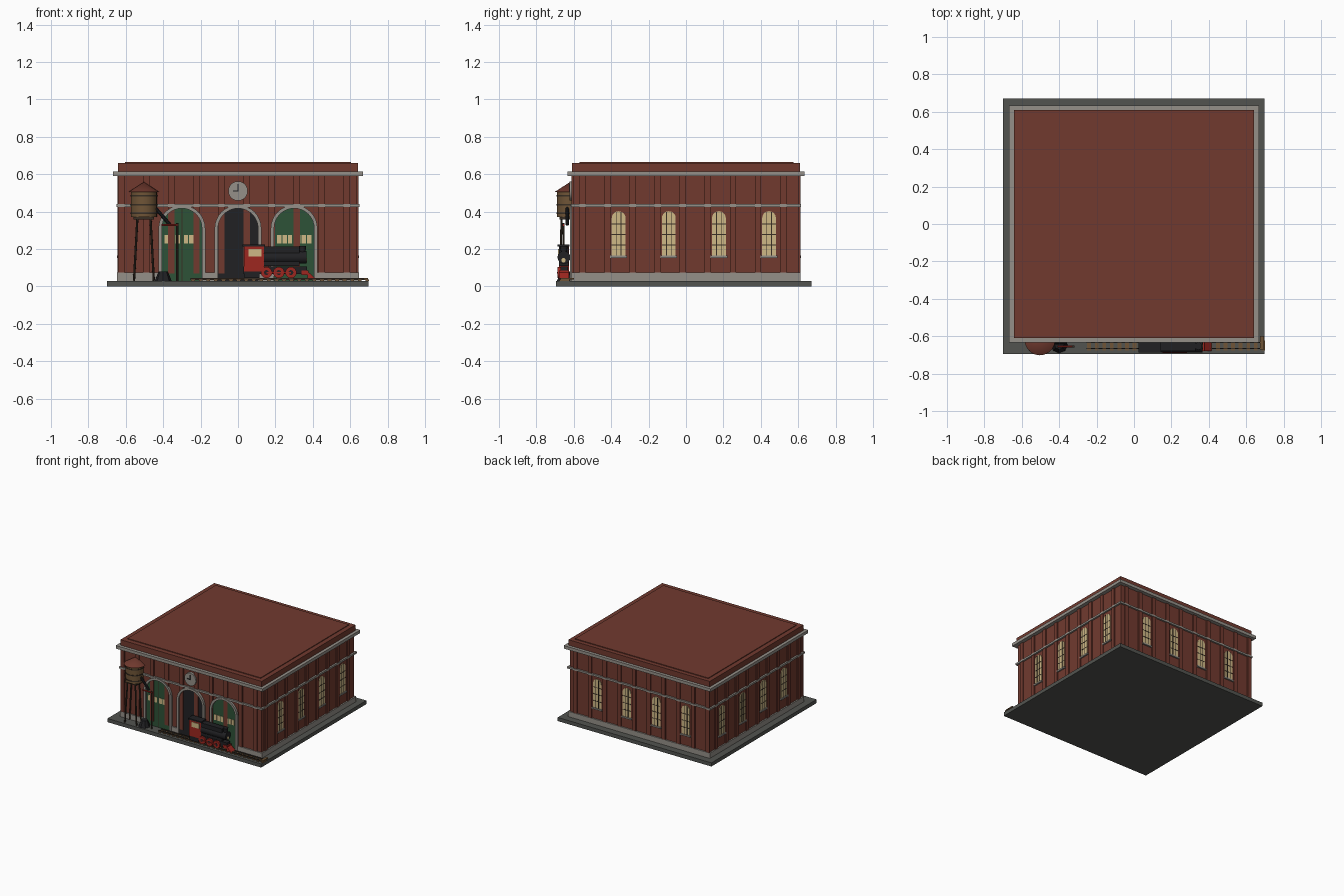
import bpy, bmesh
from math import pi, sin, cos, radians
from mathutils import Matrix, Vector

cube = bpy.data.objects.get("Cube")
if cube:
    bpy.data.objects.remove(cube)

COLOURS = {
    "brick": (0.165, 0.042, 0.028), "stone": (0.30, 0.28, 0.25),
    "paving": (0.085, 0.088, 0.08), "door green": (0.026, 0.085, 0.038),
    "glass cream": (0.62, 0.48, 0.24), "black iron": (0.015, 0.015, 0.017),
    "signal red": (0.34, 0.02, 0.014), "timber": (0.16, 0.09, 0.038),
    "dark timber": (0.04, 0.028, 0.018),
}
MATS = {}
for name, rgb in COLOURS.items():
    m = bpy.data.materials.new(name)
    m.use_nodes = True
    m.diffuse_color = (*rgb, 1)
    bsdf = m.node_tree.nodes["Principled BSDF"]
    bsdf.inputs["Base Color"].default_value = (*rgb, 1)
    bsdf.inputs["Roughness"].default_value = 0.8
    MATS[name] = m

parts = {}


def mesh_for(name, mat):
    return parts.setdefault((name, mat), bmesh.new()) if (name, mat) not in parts else parts[name, mat]


def box(name, mat, x, y, z, rot=Matrix()):
    """Box from three (low, high) ranges."""
    size = Matrix.Diagonal((x[1] - x[0], y[1] - y[0], z[1] - z[0], 1))
    mid = Matrix.Translation((sum(x) / 2, sum(y) / 2, sum(z) / 2))
    bmesh.ops.create_cube(mesh_for(name, mat), size=1, matrix=rot @ mid @ size)


def rod(name, mat, a, b, r1, r2=None, sides=16):
    """Cylinder or cone between two points."""
    a, b = Vector(a), Vector(b)
    turn = (b - a).to_track_quat("Z", "Y").to_matrix().to_4x4()
    bmesh.ops.create_cone(mesh_for(name, mat), cap_ends=True, segments=sides, radius1=r1,
                          radius2=r1 if r2 is None else r2, depth=(b - a).length,
                          matrix=Matrix.Translation((a + b) / 2) @ turn)


def prism(name, mat, outline, y0, y1, rot=Matrix()):
    """Upright outline in x and z, extruded along y."""
    bm = mesh_for(name, mat)
    face = bm.faces.new([bm.verts.new(rot @ Vector((u, y0, z))) for u, z in outline])
    extruded = bmesh.ops.extrude_face_region(bm, geom=[face])["geom"]
    moved = [v for v in extruded if isinstance(v, bmesh.types.BMVert)]
    bmesh.ops.translate(bm, verts=moved, vec=rot.to_3x3() @ Vector((0, y1 - y0, 0)))


def arch(u, r, low, spring, steps=16):
    curve = [(u + r * cos(pi * i / steps), spring + r * sin(pi * i / steps)) for i in range(steps + 1)]
    return [(u + r, low)] + curve + [(u - r, low)]


# Ground slab and main walls
WX, WY = 0.635, 0.602
box("ground_slab", "paving", (-0.7, 0.697), (-0.695, 0.67), (0, 0.03))
box("walls", "brick", (-WX, WX), (-WY, WY), (0.03, 0.64))
box("parapet", "brick", (-WX - 0.007, WX + 0.007), (-WY - 0.007, WY + 0.007), (0.615, 0.66))
box("roof_panel", "brick", (-0.605, 0.605), (-0.57, 0.575), (0.655, 0.666))
for name, grow, z in (("cornice", 0.032, (0.59, 0.615)), ("belt_course", 0.014, (0.425, 0.44))):
    box(name, "stone", (-WX - grow, WX + grow), (-WY - grow, WY + grow), z)

# Pilasters, plinth and windows, laid out side by side
STEP = 0.134
X_PIERS = [-0.624 + STEP * i for i in range(10)]
Y_PIERS = [-0.553 + STEP * i for i in range(9)]
X_WINDOWS = [-0.422 + 2 * STEP * i for i in range(4)]
Y_WINDOWS = [-0.36 + 2 * STEP * i for i in range(4)]


def window(u, wall, rot):
    prism("window_panes", "glass cream", arch(u, 0.037, 0.165, 0.365, 10), -wall - 0.005, -wall, rot)
    for du in (-0.0125, 0.0125):
        box("window_bars", "dark timber", (u + du - 0.002, u + du + 0.002), (-wall - 0.007, -wall), (0.165, 0.398), rot)
    for k in range(1, 4):
        z = 0.165 + 0.056 * k
        box("window_bars", "dark timber", (u - 0.037, u + 0.037), (-wall - 0.007, -wall), (z - 0.002, z + 0.002), rot)
    box("window_sills", "stone", (u - 0.045, u + 0.045), (-wall - 0.012, -wall), (0.153, 0.165), rot)


SIDES = ((0, WX, WY, X_PIERS, [], 1), (90, WY, WX, Y_PIERS, Y_WINDOWS, 1),
         (180, WX, WY, X_PIERS, X_WINDOWS, -1), (270, WY, WX, Y_PIERS, Y_WINDOWS, -1))
for angle, half, wall, piers, windows, sign in SIDES:
    rot = Matrix.Rotation(radians(angle), 4, "Z")
    for p in piers:
        u = p * sign
        box("pilasters", "brick", (u - 0.017, u + 0.017), (-wall - 0.009, -wall), (0.07, 0.592), rot)
    for w in windows:
        window(w * sign, wall, rot)
    spans = [(-half - 0.008, half + 0.008)]
    if angle == 0:
        spans = [(-half - 0.008, -0.41), (-0.19, -0.11), (0.11, 0.19), (0.41, half + 0.008)]
    for span in spans:
        box("plinth", "stone", span, (-wall - 0.011, -wall), (0.03, 0.073), rot)

# Three arched engine doors
for u in (-0.3, 0, 0.3):
    ring = arch(u, 0.125, 0.03, 0.31) + arch(u, 0.107, 0.03, 0.31)[::-1]
    prism("door_arches", "stone", ring, -WY - 0.018, -WY)
    leaf = arch(u, 0.107, 0.03, 0.31)
    if u == 0:
        prism("open_doorway", "black iron", leaf, -WY - 0.004, -WY)
        continue
    prism("engine_doors", "door green", leaf, -WY - 0.004, -WY)
    box("door_seams", "dark timber", (u - 0.002, u + 0.002), (-WY - 0.006, -WY), (0.03, 0.415))
    for s in (-1, 1):
        for k in range(3):
            c = u + s * (0.022 + 0.029 * k)
            box("door_lights", "glass cream", (c - 0.012, c + 0.012), (-WY - 0.007, -WY), (0.23, 0.275))

# Clock above the middle door
rod("clock_face", "stone", (0, -WY, 0.51), (0, -WY - 0.02, 0.51), 0.052, sides=32)
box("clock_hands", "black iron", (-0.003, 0.003), (-WY - 0.024, -WY - 0.02), (0.507, 0.547))
box("clock_hands", "black iron", (-0.026, 0.003), (-WY - 0.024, -WY - 0.02), (0.507, 0.513))

# Track
for k in range(24):
    x = -0.24 + 0.0405 * k
    box("sleepers", "timber", (x - 0.01, x + 0.01), (-0.675, -0.622), (0.03, 0.036))
for y in (-0.665, -0.633):
    box("rails", "dark timber", (-0.255, 0.69), (y - 0.003, y + 0.003), (0.034, 0.044))
box("buffer_stop", "timber", (0.675, 0.695), (-0.67, -0.6), (0.036, 0.046))

# Steam engine
Y = (-0.68, -0.626)
box("engine_frame", "black iron", (0.03, 0.37), (-0.672, -0.63), (0.065, 0.105))
box("engine_step", "black iron", (0.035, 0.115), Y, (0.045, 0.08))
box("engine_cab", "signal red", (0.032, 0.138), Y, (0.08, 0.215))
box("cab_roof", "black iron", (0.025, 0.145), (-0.686, -0.622), (0.213, 0.224))
box("cab_window", "glass cream", (0.055, 0.125), (-0.684, Y[0]), (0.16, 0.2))
box("engine_tank", "black iron", (0.138, 0.33), (-0.678, -0.628), (0.11, 0.212))
rod("boiler", "black iron", (0.14, -0.653, 0.155), (0.366, -0.653, 0.155), 0.034)
rod("chimney", "black iron", (0.345, -0.653, 0.17), (0.345, -0.653, 0.217), 0.014, 0.02)
rod("headlamp", "glass cream", (0.364, -0.655, 0.14), (0.37, -0.655, 0.14), 0.012)
for x in (0.152, 0.218, 0.283):
    rod("wheels", "signal red", (x, -0.636, 0.074), (x, -0.686, 0.074), 0.03, sides=20)
    rod("wheel_hubs", "black iron", (x, -0.68, 0.074), (x, -0.688, 0.074), 0.013)
box("coupling_rod", "signal red", (0.152, 0.283), (-0.691, -0.686), (0.068, 0.076))
box("buffer_beam", "signal red", (0.34, 0.378), Y, (0.06, 0.085))
prism("track_guard", "signal red", [(0.37, 0.042), (0.415, 0.042), (0.375, 0.078)], *Y)

# Water tower
TX, TY = -0.503, -0.62
rod("tank", "timber", (TX, TY, 0.37), (TX, TY, 0.505), 0.07, sides=20)
for z in (0.39, 0.437, 0.485):
    rod("tank_hoops", "dark timber", (TX, TY, z - 0.004), (TX, TY, z + 0.004), 0.073, sides=20)
rod("tank_roof", "brick", (TX, TY, 0.505), (TX, TY, 0.558), 0.082, 0, 20)
box("tank_deck", "dark timber", (TX - 0.055, TX + 0.055), (TY - 0.055, TY + 0.02), (0.358, 0.371))
for s in (-1, 1):
    for y in (-0.045, 0.005):
        rod("tower_legs", "dark timber", (TX + s * 0.053, TY + y * 1.2, 0.03), (TX + s * 0.035, TY + y, 0.365), 0.006, sides=8)
rod("spout", "black iron", (-0.44, -0.635, 0.418), (-0.365, -0.635, 0.33), 0.009, sides=10)

# Water crane and coal heap
rod("crane_mast", "dark timber", (-0.325, -0.655, 0.03), (-0.325, -0.655, 0.34), 0.006, sides=10)
rod("crane_arm", "signal red", (-0.41, -0.655, 0.328), (-0.318, -0.655, 0.328), 0.006, sides=10)
rod("coal_heap", "black iron", (-0.4, -0.645, 0.03), (-0.4, -0.645, 0.08), 0.045, 0.025, 8)

# Turn every collected part into an object
for (name, mat), bm in parts.items():
    bmesh.ops.recalc_face_normals(bm, faces=bm.faces)
    mesh = bpy.data.meshes.new(name)
    bm.to_mesh(mesh)
    bm.free()
    mesh.materials.append(MATS[mat])
    for poly in mesh.polygons:
        poly.use_smooth = True
    mesh.set_sharp_from_angle(angle=radians(30))
    bpy.context.scene.collection.objects.link(bpy.data.objects.new(name, mesh))
